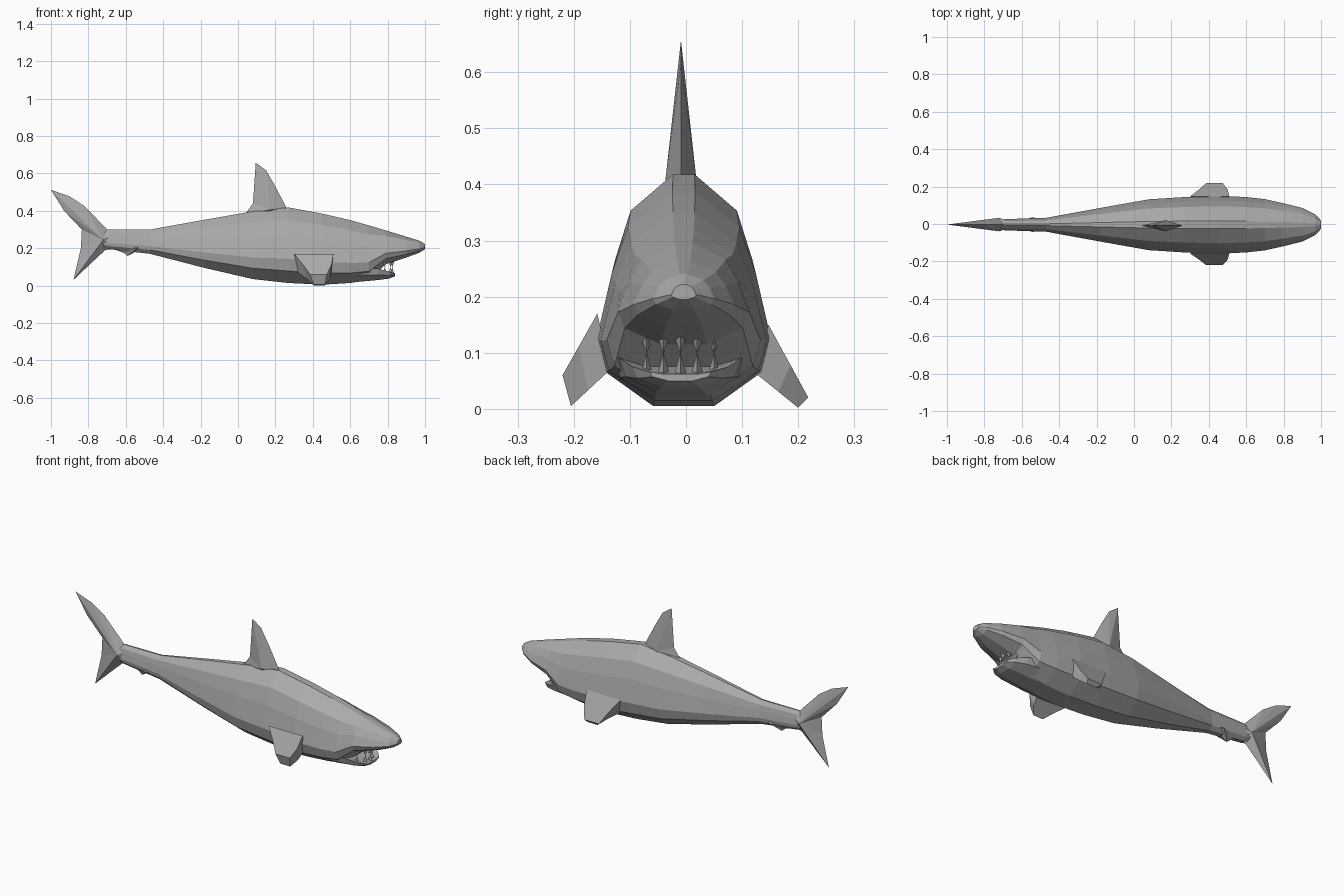
import bpy, bmesh
from mathutils import Vector

cube = bpy.data.objects.get("Cube")
if cube:
    bpy.data.objects.remove(cube, do_unlink=True)

# Single grey skin
skin = bpy.data.materials.new("grey skin")
skin.use_nodes = True
grey = (0.4, 0.4, 0.4, 1)
skin.diffuse_color = grey
skin.node_tree.nodes["Principled BSDF"].inputs["Base Color"].default_value = grey


def finish(name, bm):
    bmesh.ops.remove_doubles(bm, verts=bm.verts, dist=0.0005)
    bmesh.ops.recalc_face_normals(bm, faces=bm.faces)
    mesh = bpy.data.meshes.new(name)
    bm.to_mesh(mesh)
    bm.free()
    mesh.materials.append(skin)
    obj = bpy.data.objects.new(name, mesh)
    bpy.context.collection.objects.link(obj)
    return obj


def loft(name, rings):
    """Skin a list of closed rings and cap both ends."""
    bm = bmesh.new()
    loops = [[bm.verts.new(p) for p in ring] for ring in rings]
    n = len(loops[0])
    for a, b in zip(loops, loops[1:]):
        for i in range(n):
            j = (i + 1) % n
            bm.faces.new((a[i], a[j], b[j], b[i]))
    bm.faces.new(loops[0])
    bm.faces.new(loops[-1])
    return finish(name, bm)


def section(x, top, bottom, half, profile, shift=-0.004):
    """Ring mirrored from a half profile of (width, height) fractions."""
    side = [(w * half, bottom + h * (top - bottom)) for w, h in profile]
    return [(x, shift + y, z) for y, z in side] + \
           [(x, shift - y, z) for y, z in reversed(side)]


def blade(name, outline, hub, thick, y=0.0):
    """Thin-edged fin: outline fanned to a raised hub on each side."""
    bm = bmesh.new()
    rim = [bm.verts.new((x, y, z)) for x, z in outline]
    for s in (-1, 1):
        apex = bm.verts.new((hub[0], y + s * thick, hub[1]))
        for i in range(len(rim)):
            bm.faces.new((rim[i], rim[(i + 1) % len(rim)], apex))
    return finish(name, bm)


# Body: x, top, bottom, half width
hull = [(0.35, 0), (0.9, 0.16), (1, 0.32), (0.83, 0.62), (0.64, 0.84), (0.13, 1)]
stations = [
    (-0.8, 0.27, 0.23, 0.012), (-0.69, 0.3, 0.195, 0.03),
    (-0.47, 0.3, 0.17, 0.037), (-0.18, 0.352, 0.095, 0.09),
    (0.08, 0.397, 0.035, 0.136), (0.27, 0.418, 0.014, 0.148),
    (0.45, 0.385, 0.005, 0.155), (0.6, 0.35, 0.014, 0.148),
    (0.7, 0.322, 0.03, 0.137), (0.79, 0.295, 0.115, 0.117),
    (0.9, 0.262, 0.15, 0.09), (0.97, 0.24, 0.176, 0.055),
    (1.0, 0.222, 0.195, 0.022)]
loft("body", [section(*s, hull) for s in stations])

# Open lower jaw
lip = [(0.4, 0), (0.9, 0.45), (1, 1), (0.55, 0.75)]
jaw = [(0.64, 0.1, 0.02, 0.12), (0.75, 0.09, 0.03, 0.108),
       (0.81, 0.075, 0.038, 0.085), (0.84, 0.066, 0.05, 0.055)]
loft("lower_jaw", [section(*s, lip, -0.01) for s in jaw])

# Teeth along both jaws
for row, (z, tip) in {"lower": (0.055, 0.1), "upper": (0.135, 0.098)}.items():
    for i in range(-2, 3):
        x, y = 0.825 - 0.01 * i * i, -0.01 + 0.03 * i
        base = [(x + 0.012, y, z), (x - 0.012, y + 0.013, z), (x - 0.012, y - 0.013, z)]
        bm = bmesh.new()
        vs = [bm.verts.new(p) for p in base]
        top = bm.verts.new((x, y, tip))
        bm.faces.new(vs)
        for k in range(3):
            bm.faces.new((vs[k], vs[(k + 1) % 3], top))
        finish(f"{row}_tooth_{i + 3}", bm)

# Upright fins
blade("dorsal_fin", [(0.04, 0.385), (0.08, 0.44), (0.095, 0.657), (0.15, 0.617),
                     (0.2, 0.53), (0.26, 0.415), (0.16, 0.37)],
      (0.17, 0.405), 0.028, -0.009)
blade("tail_fin", [(-0.62, 0.29), (-0.7, 0.3), (-0.82, 0.425), (-0.9, 0.477),
                   (-1.0, 0.512), (-0.93, 0.4), (-0.835, 0.3), (-0.84, 0.2),
                   (-0.88, 0.03), (-0.78, 0.125), (-0.71, 0.19), (-0.64, 0.2)],
      (-0.72, 0.245), 0.036, -0.003)
blade("anal_fin", [(-0.68, 0.2), (-0.61, 0.175), (-0.59, 0.158), (-0.55, 0.18),
                   (-0.45, 0.19), (-0.55, 0.23)], (-0.54, 0.2), 0.04, -0.003)

# Pectoral fins: root and tip slabs, upper and lower (y, z) corners
for name, s, up, low, tip_up, tip_low in (
        ("left_pectoral_fin", 1, (0.147, 0.15), (0.122, 0.065), (0.218, 0.02), (0.2, 0.002)),
        ("right_pectoral_fin", -1, (0.158, 0.17), (0.135, 0.07), (0.22, 0.06), (0.205, 0.005))):
    mid_up = Vector(up).lerp(Vector(tip_up), 0.55)
    mid_low = Vector(low).lerp(Vector(tip_low), 0.55)
    rings = []
    for back, front, a, b in ((0.3, 0.51, up, low), (0.35, 0.5, mid_up, mid_low),
                              (0.385, 0.475, tip_up, tip_low)):
        rings.append([(back, s * a[0], a[1]), (front, s * a[0], a[1]),
                      (front - 0.01, s * b[0], b[1]), (back + 0.02, s * b[0], b[1])])
    loft(name, rings)
